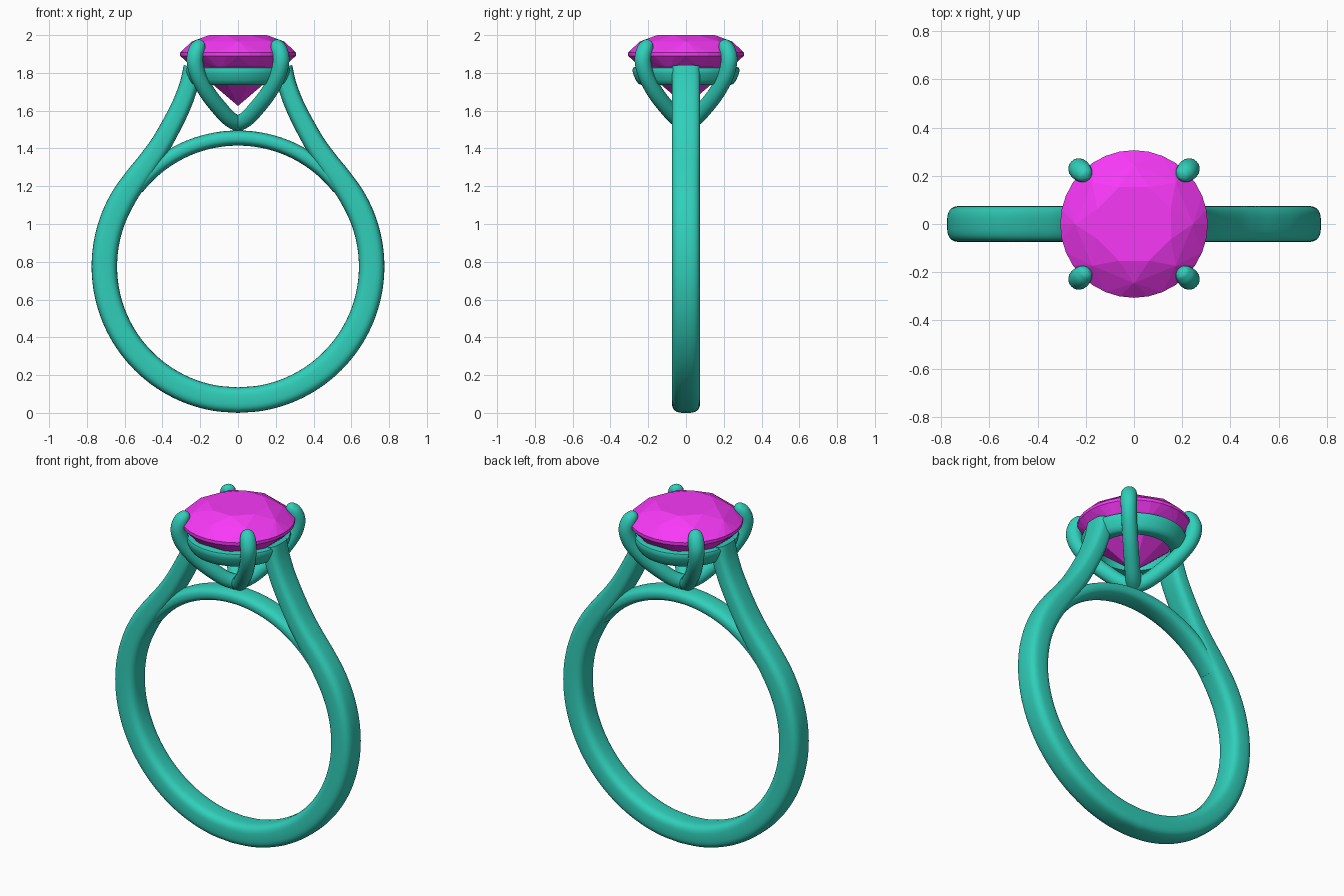
import bpy, bmesh
from math import sin, cos, pi, radians, copysign
from mathutils import Vector

if "Cube" in bpy.data.objects:
    bpy.data.objects.remove(bpy.data.objects["Cube"])


def material(name, rgb):
    m = bpy.data.materials.new(name)
    m.diffuse_color = (*rgb, 1)
    m.use_nodes = True
    m.node_tree.nodes["Principled BSDF"].inputs["Base Color"].default_value = m.diffuse_color
    return m


METAL = material("teal_metal", (0.03, 0.62, 0.49))
STONE = material("magenta_stone", (0.93, 0.04, 0.93))


def finish(bm, name, mat, smooth=True):
    bmesh.ops.recalc_face_normals(bm, faces=bm.faces)
    me = bpy.data.meshes.new(name)
    bm.to_mesh(me)
    bm.free()
    me.materials.append(mat)
    ob = bpy.data.objects.new(name, me)
    bpy.context.collection.objects.link(ob)
    if smooth:
        bpy.ops.object.select_all(action='DESELECT')
        ob.select_set(True)
        bpy.context.view_layer.objects.active = ob
        bpy.ops.object.shade_smooth_by_angle(angle=radians(40))
    return ob


def spline(pts, n=6):
    # Catmull-Rom through tuples of any size
    p = [Vector(q) for q in pts]
    p = [2 * p[0] - p[1]] + p + [2 * p[-1] - p[-2]]
    out = []
    for a, b, c, d in zip(p, p[1:], p[2:], p[3:]):
        for i in range(n):
            t = i / n
            out.append(0.5 * (2 * b + (c - a) * t + (2 * a - 5 * b + 4 * c - d) * t * t
                              + (3 * b - a - 3 * c + d) * t ** 3))
    return out + [p[-2]]


def sweep(name, path, power=2.0, turn=0.0, sides=28):
    # path: (r, z, half thickness in plane, half width across), plane turned about z
    bm = bmesh.new()
    rad = Vector((cos(turn), sin(turn), 0))
    side = Vector((-sin(turn), cos(turn), 0))
    up = Vector((0, 0, 1))
    rings = []
    for i, (r, z, a, b) in enumerate(path):
        p, q = path[max(i - 1, 0)], path[min(i + 1, len(path) - 1)]
        t = Vector((q[0] - p[0], q[1] - p[1])).normalized()
        nrm = rad * t.y - up * t.x
        ring = []
        for k in range(sides):
            c, s = cos(2 * pi * k / sides), sin(2 * pi * k / sides)
            u = copysign(abs(c) ** (2 / power), c) * a
            v = copysign(abs(s) ** (2 / power), s) * b
            ring.append(bm.verts.new(rad * r + up * z + nrm * u + side * v))
        rings.append(ring)
    for A, B in zip(rings, rings[1:]):
        for k in range(sides):
            j = (k + 1) % sides
            bm.faces.new((A[k], A[j], B[j], B[k]))
    bm.faces.new(rings[0])
    bm.faces.new(rings[-1])
    return finish(bm, name, METAL)


CZ = 0.775  # centre of the finger hole

# Shank: round band whose shoulders sweep up to the seat
half = [(0.7075 * cos(radians(d)), CZ + 0.7075 * sin(radians(d)), 0.0675, 0.075)
        for d in range(-90, 31, 10)]
half += [(0.545, 1.232, 0.064, 0.075), (0.468, 1.335, 0.059, 0.075),
         (0.395, 1.445, 0.055, 0.075), (0.308, 1.61, 0.052, 0.075),
         (0.262, 1.73, 0.05, 0.075), (0.238, 1.83, 0.05, 0.075)]
right = spline(half)
left = [Vector((-p[0], p[1], p[2], p[3])) for p in right[:0:-1]]
sweep("shank", left + right, power=3.2, sides=36)

# Bridge: thin arch closing the finger hole beneath the stone
sweep("bridge", [(0.68 * cos(radians(d)), CZ + 0.68 * sin(radians(d)), 0.04, 0.065)
                 for d in range(38, 143, 2)], power=2.5)

# Four claws rising from the bridge and hooking over the stone
claw = spline([(-0.02, 1.525, 0.04, 0.042), (0.06, 1.555, 0.042, 0.042),
               (0.135, 1.61, 0.043, 0.042), (0.226, 1.692, 0.043, 0.042),
               (0.297, 1.785, 0.043, 0.042), (0.323, 1.865, 0.044, 0.044),
               (0.31, 1.92, 0.042, 0.044), (0.29, 1.947, 0.034, 0.037),
               (0.276, 1.96, 0.022, 0.025), (0.269, 1.966, 0.004, 0.005)])
for i in range(4):
    sweep(f"claw_{i + 1}", claw, turn=pi / 4 + i * pi / 2, sides=20)

# Seat ring: revolved rounded profile
prof = [(0.195, 1.74), (0.235, 1.736), (0.252, 1.742), (0.266, 1.762), (0.28, 1.795),
        (0.284, 1.815), (0.28, 1.827), (0.268, 1.831), (0.205, 1.831), (0.195, 1.82)]
bm = bmesh.new()
N = 64
loops = [[bm.verts.new((r * cos(2 * pi * k / N), r * sin(2 * pi * k / N), z)) for r, z in prof]
         for k in range(N)]
for k in range(N):
    A, B = loops[k], loops[(k + 1) % N]
    for i in range(len(prof)):
        j = (i + 1) % len(prof)
        bm.faces.new((A[i], A[j], B[j], B[i]))
finish(bm, "seat_ring", METAL)

# Stone: brilliant cut made as the hull of table, crown, girdle, pavilion and culet
bm = bmesh.new()
for n, r, z, off in ((8, 0.165, 2.0, 0.5), (8, 0.245, 1.966, 0), (32, 0.306, 1.908, 0),
                     (32, 0.306, 1.89, 0), (8, 0.235, 1.81, 0.5), (1, 0, 1.625, 0)):
    for k in range(n):
        a = 2 * pi * (k + off) / n
        bm.verts.new((r * cos(a), r * sin(a), z))
bmesh.ops.convex_hull(bm, input=bm.verts)
bmesh.ops.dissolve_limit(bm, angle_limit=radians(1), verts=bm.verts, edges=bm.edges)
finish(bm, "stone", STONE, smooth=False)
